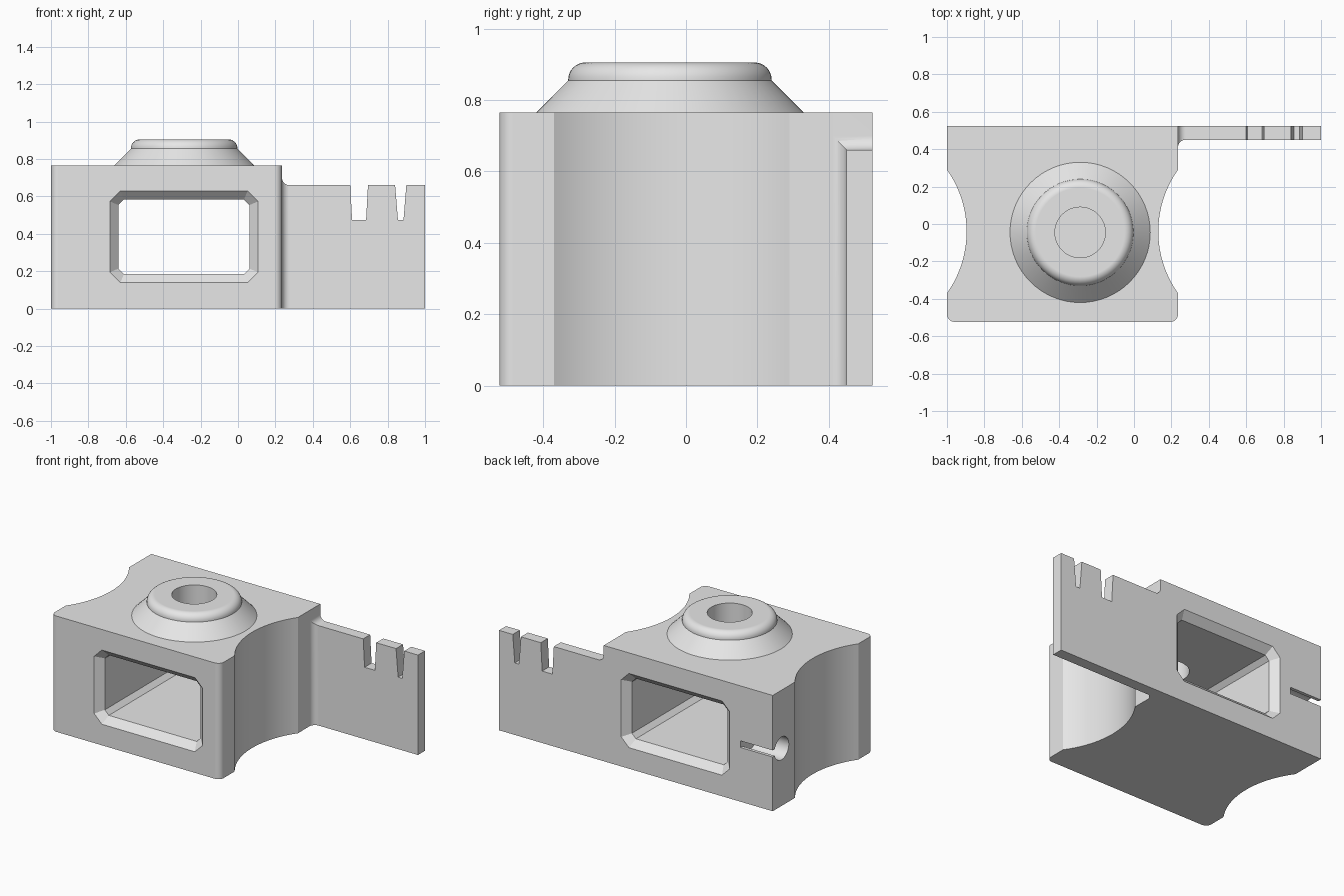
import bpy, bmesh, math
from mathutils import Vector

if "Cube" in bpy.data.objects:
    bpy.data.objects.remove(bpy.data.objects["Cube"])


def arc(cx, cy, r, a0, a1, n):
    """Points on a circular arc, angles in degrees."""
    return [(cx + r * math.cos(math.radians(a0 + (a1 - a0) * i / n)),
             cy + r * math.sin(math.radians(a0 + (a1 - a0) * i / n))) for i in range(n + 1)]


def loft(name, rings):
    """Closed solid through a list of rings with equal point counts."""
    bm = bmesh.new()
    vs = [[bm.verts.new(p) for p in ring] for ring in rings]
    n = len(rings[0])
    for a, b in zip(vs, vs[1:]):
        for i in range(n):
            j = (i + 1) % n
            bm.faces.new((a[i], a[j], b[j], b[i]))
    bm.faces.new(vs[0][::-1])
    bm.faces.new(vs[-1])
    bmesh.ops.recalc_face_normals(bm, faces=bm.faces)
    mesh = bpy.data.meshes.new(name)
    bm.to_mesh(mesh)
    bm.free()
    ob = bpy.data.objects.new(name, mesh)
    bpy.context.collection.objects.link(ob)
    return ob


def prism(name, pts, axis, lo, hi):
    """Extrude a 2D profile along one axis (the other two stay in x, y, z order)."""
    def place(p, d):
        c = list(p)
        c.insert(axis, d)
        return Vector(c)
    return loft(name, [[place(p, d) for p in pts] for d in (lo, hi)])


def combine(target, tool, operation):
    bpy.context.view_layer.objects.active = target
    mod = target.modifiers.new("combine", 'BOOLEAN')
    mod.operation, mod.object, mod.solver = operation, tool, 'EXACT'
    bpy.ops.object.modifier_apply(modifier=mod.name)
    bpy.data.objects.remove(tool, do_unlink=True)


X0, X1, FRONT, BACK, TOP = -1.0, 0.235, -0.523, 0.523, 0.765
PLATE_Y, PLATE_Z, FIL = 0.45, 0.66, 0.04
R, SAG, YC = 0.571, 0.105, -0.04
A = math.degrees(math.asin(0.33 / R))

# body and side plate: one plan outline with scooped sides
outline = [(X0, BACK)]
outline += arc(X0 + SAG - R, YC, R, A, -A, 32)
outline += arc(X0 + FIL, FRONT + FIL, FIL, 180, 270, 8)
outline += arc(X1 - FIL, FRONT + FIL, FIL, 270, 360, 8)
outline += arc(X1 - SAG + R, YC, R, 180 + A, 180 - A, 32)
outline += arc(X1 + FIL, PLATE_Y - FIL, FIL, 180, 90, 8)
outline += [(1.0, PLATE_Y), (1.0, BACK)]
body = prism("bracket_block", outline, 2, 0, TOP)

# lower the plate and cut its two tapered notches
profile = [(X1 + 0.0002, 0.9)]
profile += arc(X1 + FIL + 0.0002, PLATE_Z + FIL, FIL, 180, 270, 8)
for top_l, bot_l, bot_r, top_r in ((0.60, 0.61, 0.685, 0.695), (0.84, 0.855, 0.885, 0.90)):
    profile += [(top_l, PLATE_Z), (bot_l, 0.475), (bot_r, 0.475), (top_r, PLATE_Z)]
profile += [(1.1, PLATE_Z), (1.1, 0.9)]
combine(body, prism("plate_cutter", profile, 1, 0.3, 0.7), 'DIFFERENCE')

# conical boss with a rounded rim
BX, BY = -0.288, -0.045
rz = [(0.375, 0.70), (0.375, TOP), (0.285, 0.855)] + arc(0.237, 0.857, 0.048, 0, 90, 8)
boss = loft("boss", [[(x, y, z) for x, y in arc(BX, BY, r, 0, 360, 64)[:-1]] for r, z in rz])
combine(body, boss, 'UNION')


# window through the body, chamfered at both ends
def window_ring(y, grow, cut):
    l, r, b, t = -0.639 - grow, 0.061 + grow, 0.185 - grow, 0.583 + grow
    pts = [(l + cut, b), (r - cut, b), (r, b + cut), (r, t - cut),
           (r - cut, t), (l + cut, t), (l, t - cut), (l, b + cut)]
    return [(x, y, z) for x, z in pts]


C = 0.046
window = loft("window_cutter", [
    window_ring(FRONT - 0.1, C, 0.056), window_ring(FRONT, C, 0.056),
    window_ring(FRONT + C, 0, 0.029), window_ring(BACK - C, 0, 0.029),
    window_ring(BACK, C, 0.056), window_ring(BACK + 0.1, C, 0.056)])
combine(body, window, 'DIFFERENCE')

# bore from the boss down into the window
combine(body, prism("bore_cutter", arc(BX, BY, 0.135, 0, 360, 48)[:-1], 2, 0.4, 1.1), 'DIFFERENCE')

# keyhole in the left side, its slot open to the back
half = math.degrees(math.asin(0.022 / 0.075))
keyhole = arc(0.43, 0.38, 0.075, half, 360 - half, 32) + [(0.7, 0.358), (0.7, 0.402)]
combine(body, prism("keyhole_cutter", keyhole, 0, -1.1, -0.765), 'DIFFERENCE')

# one grey, smooth curves and crisp flats
grey = bpy.data.materials.new("plain grey")
grey.diffuse_color = (0.8, 0.8, 0.8, 1)
grey.use_nodes = True
grey.node_tree.nodes["Principled BSDF"].inputs["Base Color"].default_value = grey.diffuse_color
body.data.materials.clear()
body.data.materials.append(grey)
for f in body.data.polygons:
    f.material_index = 0
bpy.ops.object.select_all(action='DESELECT')
body.select_set(True)
bpy.context.view_layer.objects.active = body
bpy.ops.object.shade_smooth_by_angle(angle=math.radians(25))
weighted = body.modifiers.new("flat_normals", 'WEIGHTED_NORMAL')
weighted.keep_sharp = True
